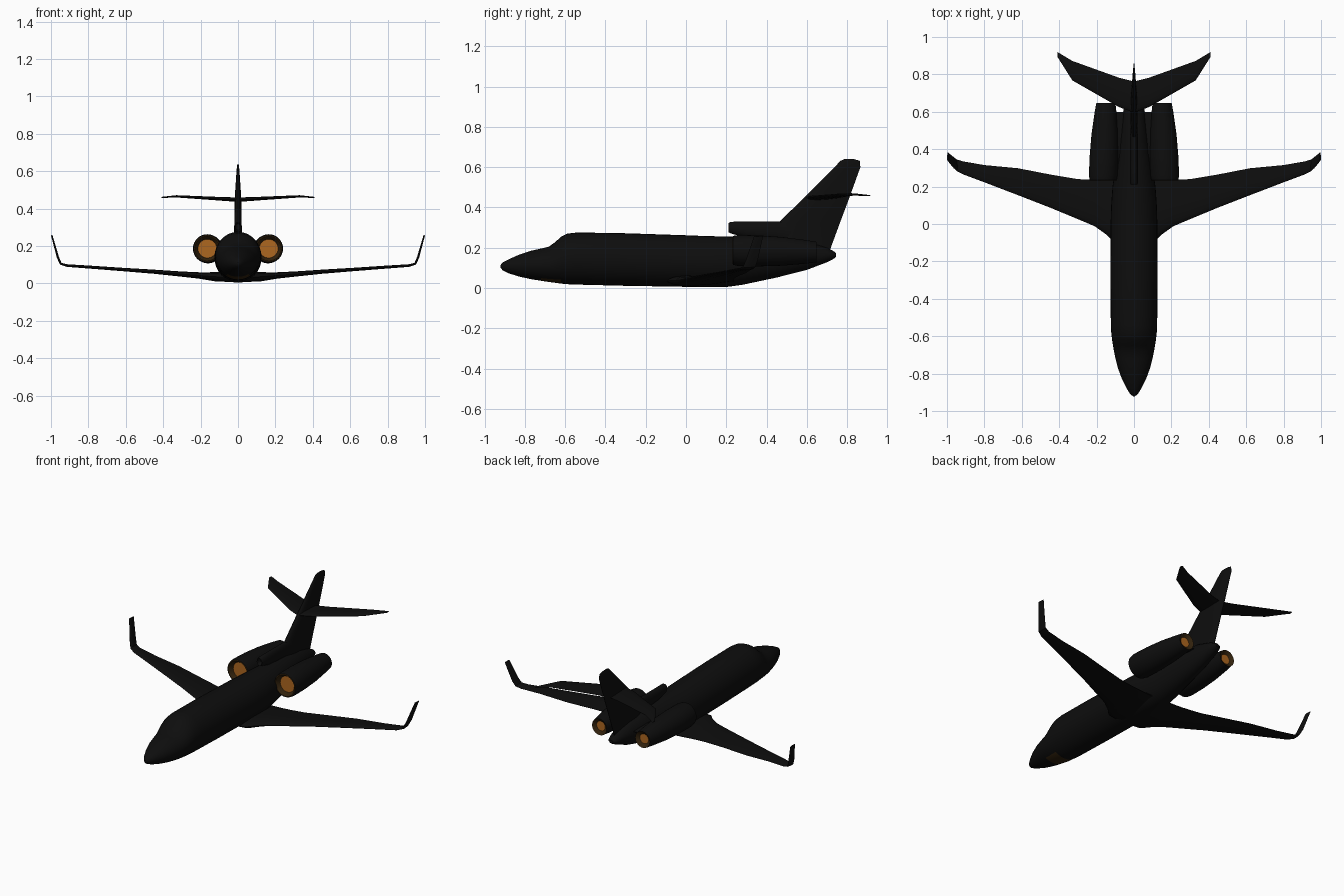
import bpy, bmesh, math
from mathutils import Vector


def material(name, rgb):
    m = bpy.data.materials.new(name)
    m.diffuse_color = (*rgb, 1)
    return m


BLACK = material("matte_black", (0.0042, 0.0042, 0.0042))
ORANGE = material("glowing_orange", (0.42, 0.135, 0.014))
BROWN = material("dark_brown", (0.032, 0.016, 0.004))


def loft(name, rings, mirror=False, paint=None, angle=40):
    """Skin a list of equal-length point rings, cap both ends."""
    bm = bmesh.new()
    loops = [[bm.verts.new(p) for p in r] for r in rings]
    n = len(loops[0])
    for i, (a, b) in enumerate(zip(loops, loops[1:])):
        for k in range(n):
            f = bm.faces.new((a[k], a[(k + 1) % n], b[(k + 1) % n], b[k]))
            f.material_index = paint[i + 1] if paint else 0
    for i, lp in ((0, loops[0]), (-1, loops[-1])):
        f = bm.faces.new(lp)
        f.material_index = paint[i] if paint else 0
    bmesh.ops.recalc_face_normals(bm, faces=bm.faces)
    me = bpy.data.meshes.new(name)
    bm.to_mesh(me)
    bm.free()
    for m in (BLACK, ORANGE, BROWN):
        me.materials.append(m)
    ob = bpy.data.objects.new(name, me)
    bpy.context.collection.objects.link(ob)
    bpy.ops.object.select_all(action='DESELECT')
    bpy.context.view_layer.objects.active = ob
    ob.select_set(True)
    bpy.ops.object.shade_smooth_by_angle(angle=math.radians(angle))
    if mirror:
        ob.modifiers.new("mirror", 'MIRROR').use_mirror_merge = False
    return ob


def ellipse(x, y, z, rx, rz, n=32):
    return [(x + rx * math.cos(2 * math.pi * k / n), y,
             z + rz * math.sin(2 * math.pi * k / n)) for k in range(n)]


HALF = [(0, 0), (.02, .35), (.1, .75), (.3, 1), (.6, .75), (1, .08)]
FOIL = HALF + [(c, -t) for c, t in reversed(HALF[1:])]


def foil(x, z, le, te, half, cant=0):
    """Aerofoil section; cant 0 lies flat, 90 stands upright."""
    a = math.radians(cant)
    return [(x - math.sin(a) * half * t, le + (te - le) * c,
             z + math.cos(a) * half * t) for c, t in FOIL]


# Fuselage: station y, bottom z, top z, half width
body = [(-.922, .103, .113, .004), (-.91, .087, .127, .020), (-.88, .073, .143, .039),
        (-.83, .057, .165, .064), (-.77, .044, .185, .086), (-.72, .036, .196, .099),
        (-.68, .030, .206, .107), (-.65, .026, .228, .112), (-.62, .022, .255, .117),
        (-.59, .019, .270, .121), (-.54, .017, .276, .124), (-.30, .011, .272, .126),
        (0, .006, .262, .125), (.10, .004, .258, .122), (.20, .005, .256, .115),
        (.28, .016, .255, .103), (.45, .052, .250, .080), (.60, .090, .232, .058),
        (.70, .128, .200, .038), (.735, .146, .182, .026), (.745, .154, .172, .014)]
fuselage = loft("fuselage", [ellipse(0, y, (b + t) / 2, w, (t - b) / 2)
                             for y, b, t, w in body])
# Brown patch under the nose
for f in fuselage.data.polygons:
    if -.72 < f.center.y < -.62 and f.center.z < .055 and abs(f.center.x) < .06:
        f.material_index = 2

# Wings with upturned tips: x, z, leading y, trailing y, half thickness, cant
loft("wing", [foil(*s) for s in [
    (0, .030, -.10, .24, .022), (.115, .036, -.09, .235, .026),
    (.15, .038, -.055, .235, .022), (.21, .043, -.012, .235, .017),
    (.30, .050, .026, .24, .014), (.45, .063, .088, .265, .011),
    (.62, .075, .154, .298, .009), (.80, .088, .223, .315, .008),
    (.915, .096, .266, .335, .007, 10), (.948, .106, .283, .345, .006, 40),
    (.963, .140, .298, .357, .006, 68), (.996, .258, .338, .383, .004, 75)]],
    mirror=True)

# Tailplane
loft("tailplane", [foil(*s) for s in [
    (0, .448, .595, .762, .012), (.08, .452, .625, .782, .010),
    (.33, .466, .768, .872, .006), (.41, .460, .895, .920, .003)]], mirror=True)

# Tail fin: z, leading y, trailing y, half thickness
loft("tail_fin", [foil(0, 0, le, te, h, 90) and
                  [(h * t, le + (te - le) * c, z) for c, t in FOIL]
                  for z, le, te, h in [(.17, .42, .708, .020), (.325, .46, .765, .019),
                                       (.45, .588, .812, .018), (.60, .737, .866, .008),
                                       (.632, .768, .863, .005), (.64, .785, .835, .002)]])

# Centre intake on the spine
loft("centre_intake", [ellipse(0, y, (b + t) / 2, w, (t - b) / 2, 20)
                       for y, b, t, w in [(.24, .285, .318, .012), (.212, .276, .324, .018),
                                          (.222, .271, .329, .022), (.30, .250, .330, .022),
                                          (.46, .235, .330, .021), (.60, .20, .325, .014)]])

# Side engines: recessed intake disc, shell, exhaust; y, radius, z-radius
eng = [(.258, .050), (.250, .053), (.232, .066), (.234, .072), (.26, .077), (.36, .077),
       (.48, .071), (.60, .058), (.648, .051), (.644, .046), (.632, .030)]
loft("engine", [ellipse(.165 - .035 * (y - .23), y, .187 - .02 * (y - .23), r, r)
                for y, r in eng],
     mirror=True, paint=[1, 2, 2, 2, 0, 0, 0, 0, 0, 2, 2, 1][:9] + [2, 2, 1], angle=35)

# Engine pylons
loft("engine_pylon", [foil(.03, .185, .30, .60, .016), foil(.13, .188, .30, .60, .016)],
     mirror=True)
